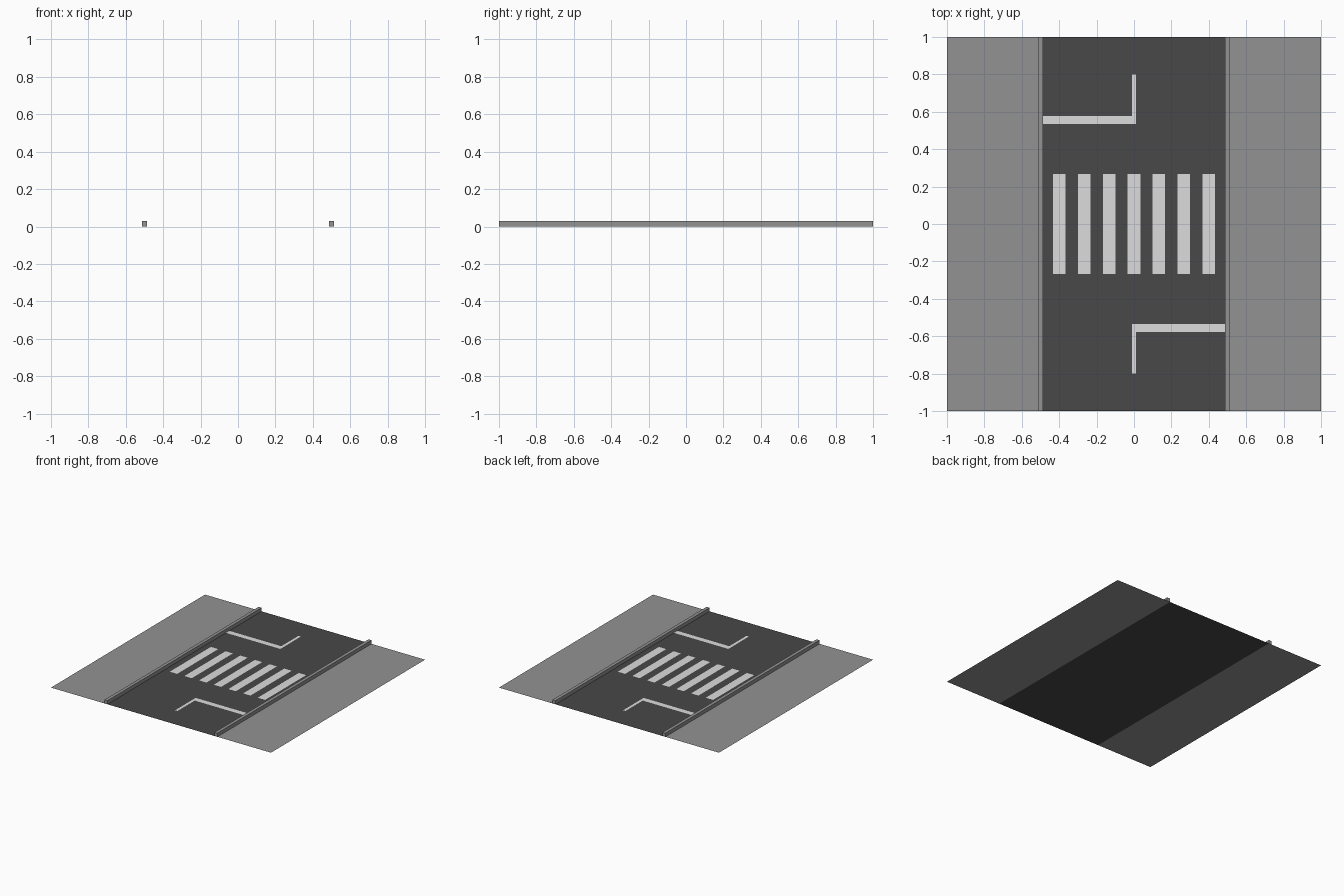
import bpy

if "Cube" in bpy.data.objects:
    bpy.data.objects.remove(bpy.data.objects["Cube"])

def material(name, value):
    m = bpy.data.materials.new(name)
    m.diffuse_color = (value, value, value, 1)
    m.use_nodes = True
    m.node_tree.nodes["Principled BSDF"].inputs["Base Color"].default_value = m.diffuse_color
    return m

ASPHALT = material("dark asphalt", 0.065)
CONCRETE = material("grey concrete", 0.29)
PAINT = material("white road paint", 0.72)

CURB_IN, CURB_OUT, CURB_H = 0.486, 0.513, 0.03
PAINT_Z = 0.002

def make(name, verts, faces, mat):
    me = bpy.data.meshes.new(name)
    me.from_pydata(verts, [], faces)
    me.materials.append(mat)
    ob = bpy.data.objects.new(name, me)
    bpy.context.collection.objects.link(ob)
    return ob

def sheet(name, x0, x1, y0, y1, z, mat):
    """Flat rectangle facing up."""
    return make(name, [(x0, y0, z), (x1, y0, z), (x1, y1, z), (x0, y1, z)],
                [(0, 1, 2, 3)], mat)

def box(name, x0, x1, y0, y1, z0, z1, mat):
    verts = [(x, y, z) for z in (z0, z1)
             for x, y in ((x0, y0), (x1, y0), (x1, y1), (x0, y1))]
    faces = [(3, 2, 1, 0), (4, 5, 6, 7)]
    faces += [(i, (i + 1) % 4, (i + 1) % 4 + 4, i + 4) for i in range(4)]
    return make(name, verts, faces, mat)

# Road surface
sheet("road", -CURB_IN, CURB_IN, -1, 1, 0, ASPHALT)

# Pavements and curbs on both sides
for side, s in (("left", -1), ("right", 1)):
    a, b = sorted((s * CURB_OUT, s))
    sheet(f"{side}_sidewalk", a, b, -1, 1, 0, CONCRETE)
    a, b = sorted((s * CURB_IN, s * CURB_OUT))
    box(f"{side}_curb", a, b, -1, 1, 0, CURB_H, CONCRETE)

# Crosswalk stripes
for i in range(7):
    x = (i - 3) * 0.1333
    sheet(f"crosswalk_stripe_{i + 1}", x - 0.0335, x + 0.0335, -0.267, 0.267, PAINT_Z, PAINT)

# L-shaped stop line and centre line, repeated by half-turn symmetry
W = 0.011
for end, s in (("back", 1), ("front", -1)):
    outline = [(-CURB_IN, 0.534), (W, 0.534), (W, 0.80), (-W, 0.80), (-W, 0.577), (-CURB_IN, 0.577)]
    make(f"{end}_stop_line", [(s * x, s * y, PAINT_Z) for x, y in outline],
         [tuple(range(6))], PAINT)
